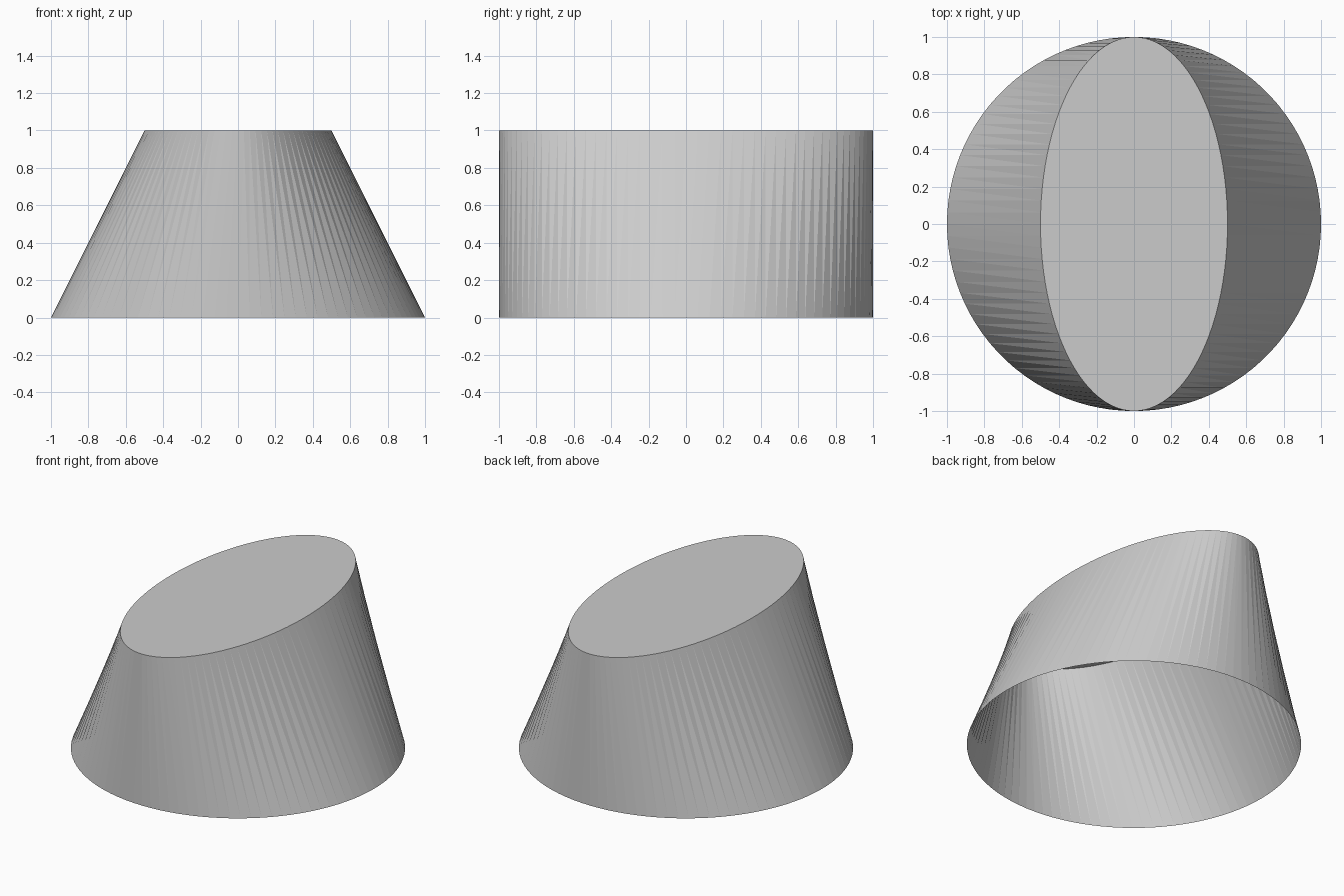
import bpy, bmesh
from math import cos, sin, tau

if "Cube" in bpy.data.objects:
    bpy.data.objects.remove(bpy.data.objects["Cube"])

SEGMENTS = 100


def ring(bm, rx, ry, z):
    return [bm.verts.new((rx * cos(tau * i / SEGMENTS), ry * sin(tau * i / SEGMENTS), z))
            for i in range(SEGMENTS)]


bm = bmesh.new()
base = ring(bm, 1.0, 1.0, 0.0)   # round open bottom
top = ring(bm, 0.5, 1.0, 1.0)    # narrow elliptical top

# Faceted wall: two flat triangles per segment
for i in range(SEGMENTS):
    j = (i + 1) % SEGMENTS
    bm.faces.new((base[i], base[j], top[j]))
    bm.faces.new((base[i], top[j], top[i]))

# Flat lid; the underside stays open
bm.faces.new(top)

mesh = bpy.data.meshes.new("tapered_shell")
bm.to_mesh(mesh)
bm.free()
shell = bpy.data.objects.new("tapered_shell", mesh)
bpy.context.collection.objects.link(shell)
